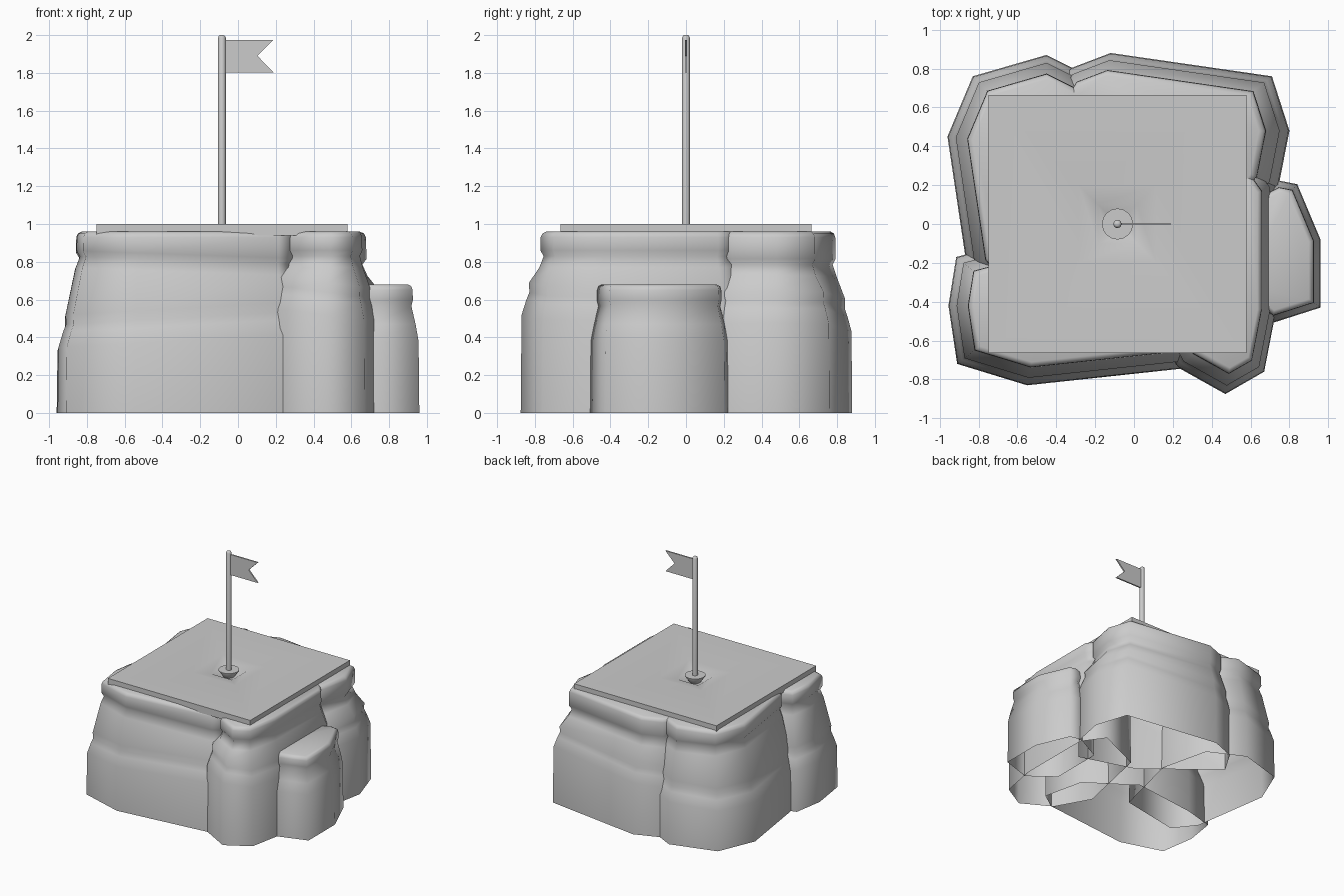
import bpy, bmesh, math
from mathutils import Vector

if "Cube" in bpy.data.objects:
    bpy.data.objects.remove(bpy.data.objects["Cube"])


def finish(name, bm, angle=None):
    bmesh.ops.recalc_face_normals(bm, faces=bm.faces)
    me = bpy.data.meshes.new(name)
    bm.to_mesh(me)
    bm.free()
    ob = bpy.data.objects.new(name, me)
    bpy.context.collection.objects.link(ob)
    if angle:
        bpy.ops.object.select_all(action='DESELECT')
        ob.select_set(True)
        bpy.context.view_layer.objects.active = ob
        bpy.ops.object.shade_smooth_by_angle(angle=math.radians(angle))
    return ob


def inset(poly, d):
    # mitred inward offset of a counter-clockwise outline
    out = []
    for i, p in enumerate(poly):
        p, a, b = Vector(p), Vector(poly[i - 1]), Vector(poly[(i + 1) % len(poly)])
        e1, e2 = (p - a).normalized(), (b - p).normalized()
        n1, n2 = Vector((-e1.y, e1.x)), Vector((-e2.y, e2.x))
        m = (n1 + n2).normalized()
        out.append(p + m * d / max(m.dot(n1), 0.6))
    return out


def rock(name, outline, profile, tilts=(0, 0), lean=(0, 0)):
    # stacked rings, open underneath; each seam band can slope along x
    if sum(p[0] * outline[(i + 1) % len(outline)][1] - outline[(i + 1) % len(outline)][0] * p[1]
           for i, p in enumerate(outline)) < 0:
        outline = outline[::-1]
    cx = sum(p[0] for p in outline) / len(outline)
    bm = bmesh.new()
    rings = []
    for z, d, band in profile:
        slope = 0 if band < 0 else tilts[band]
        k = d / 0.1
        rings.append([bm.verts.new((p.x + lean[0] * k, p.y + lean[1] * k, z + slope * (p.x - cx)))
                      for p in inset(outline, d)])
    n = len(outline)
    for lo, hi in zip(rings, rings[1:]):
        for i in range(n):
            bm.faces.new((lo[i], lo[(i + 1) % n], hi[(i + 1) % n], hi[i]))
    bm.faces.new(rings[-1])
    return finish(name, bm, 80)


def strata(g1, g2, top=0.96):
    # lower bulge, first seam, tapering middle, second seam, rounded cap
    return [(0, 0, -1), (g1 - 0.12, 0.004, 0), (g1 - 0.04, 0.026, 0), (g1, 0.04, 0), (g1 + 0.05, 0.038, 0),
            (g2 - 0.06, 0.086, 1), (g2, 0.106, 1), (g2 + 0.03, 0.09, 1), (top - 0.03, 0.092, -1),
            (top - 0.01, 0.1, -1), (top, 0.118, -1)]


# Four big boulders and one short one
rock("back_left_rock", [(-.15, .72), (-.45, .87), (-.83, .76), (-.96, .45), (-.86, -.22), (-.72, -.4),
                        (-.2, -.3), (-.05, .3)], strata(.47, .81), (.05, -.03), (.01, 0))
rock("front_left_rock", [(-.915, -.17), (-.955, -.42), (-.91, -.72), (-.55, -.83), (.24, -.745), (.38, -.65),
                         (.3, -.3), (-.09, -.03), (-.66, -.1)], strata(.5, .81), (.055, -.035), (.01, 0))
rock("front_right_rock", [(.22, -.735), (.47, -.875), (.67, -.76), (.73, -.45), (.73, .2), (.6, .38),
                          (.2, .2), (.06, -.45)], strata(.64, .83), (-.12, 0), (.02, 0))
rock("back_right_rock", [(.745, .2), (.80, .48), (.71, .76), (-.12, .88), (-.33, .80), (-.45, .6),
                         (.1, .15), (.58, .0)], strata(.57, .785), (.05, 0), (-.03, .005))
rock("side_rock", [(.74, .225), (.84, .205), (.96, -.08), (.96, -.43), (.71, -.51), (.5, -.35), (.5, .1)],
     [(0, 0, -1), (.38, .004, -1), (.47, .02, -1), (.565, .042, -1), (.6, .034, -1),
      (.65, .036, -1), (.67, .042, -1), (.68, .06, -1)])

# Square slab with a dip around the pole
PX = -0.085
bm = bmesh.new()
rings = []
for h, z in ((.664, .94), (.664, 1.0), (.6, 1.0), (.2, .996), (.1, .975), (.05, .945)):
    rings.append([bm.verts.new((PX + sx * h, sy * h, z)) for sx, sy in ((-1, -1), (1, -1), (1, 1), (-1, 1))])
for lo, hi in zip(rings, rings[1:]):
    for i in range(4):
        bm.faces.new((lo[i], lo[(i + 1) % 4], hi[(i + 1) % 4], hi[i]))
bm.faces.new(rings[0])
bm.faces.new(rings[-1])
finish("top_slab", bm, 50)


def lathe(name, pts, n):
    bm = bmesh.new()
    rings = [[bm.verts.new((PX + r * math.cos(2 * math.pi * i / n), r * math.sin(2 * math.pi * i / n), z))
              for i in range(n)] for r, z in pts]
    for lo, hi in zip(rings, rings[1:]):
        for i in range(n):
            bm.faces.new((lo[i], lo[(i + 1) % n], hi[(i + 1) % n], hi[i]))
    bm.faces.new(rings[0])
    bm.faces.new(rings[-1])
    return finish(name, bm, 40)


# Pole and its flared foot
lathe("pole_foot", [(.045, .945), (.08, .995), (.08, 1.0)], 16)
lathe("flag_pole", [(.021, .96), (.021, 1.985), (.016, 1.996), (.008, 2.0)], 12)

# Swallow-tailed flag
bm = bmesh.new()
f = bm.faces.new([bm.verts.new((x, -.006, z)) for x, z in
                  ((-.075, 1.803), (.188, 1.803), (.103, 1.89), (.188, 1.975), (-.075, 1.975))])
ext = bmesh.ops.extrude_face_region(bm, geom=[f])
bmesh.ops.translate(bm, vec=(0, .012, 0), verts=[v for v in ext['geom'] if isinstance(v, bmesh.types.BMVert)])
finish("flag", bm)
